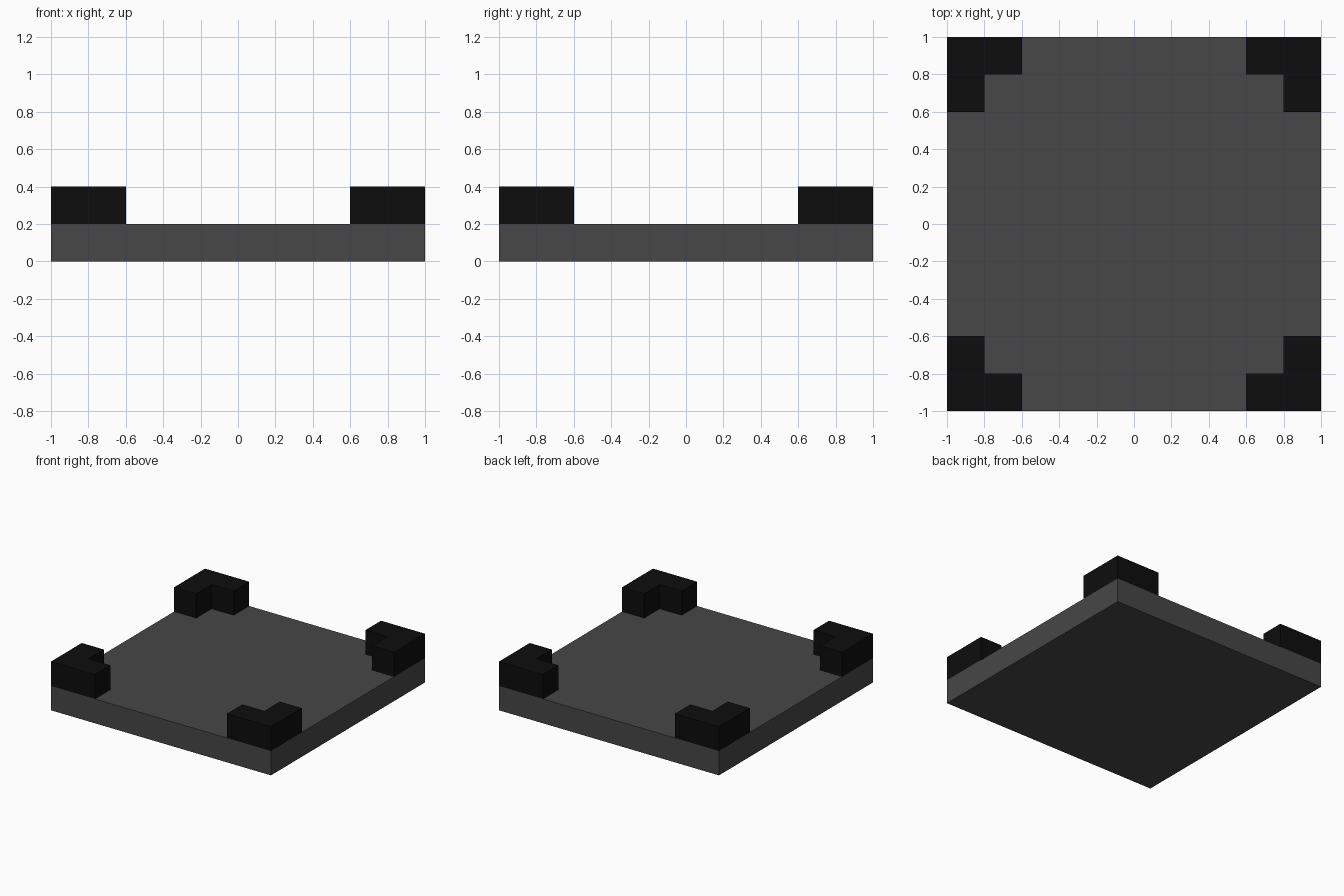
import bpy, bmesh

if "Cube" in bpy.data.objects:
    bpy.data.objects.remove(bpy.data.objects["Cube"])


def material(name, value):
    m = bpy.data.materials.new(name)
    m.diffuse_color = (value, value, value, 1)
    m.use_nodes = True
    m.node_tree.nodes["Principled BSDF"].inputs["Base Color"].default_value = m.diffuse_color
    return m


def extruded(name, outline, z0, z1, mat):
    """Extrude a counter-clockwise XY outline from z0 to z1."""
    bm = bmesh.new()
    base = bm.faces.new([bm.verts.new((x, y, z0)) for x, y in outline])
    top = bmesh.ops.extrude_face_region(bm, geom=[base], use_keep_orig=True)
    verts = [v for v in top["geom"] if isinstance(v, bmesh.types.BMVert)]
    bmesh.ops.translate(bm, verts=verts, vec=(0, 0, z1 - z0))
    bmesh.ops.recalc_face_normals(bm, faces=bm.faces)
    mesh = bpy.data.meshes.new(name)
    bm.to_mesh(mesh)
    bm.free()
    mesh.materials.append(mat)
    ob = bpy.data.objects.new(name, mesh)
    bpy.context.collection.objects.link(ob)
    return ob


grey = material("dark grey", 0.063)
black = material("black", 0.004)

# Square base slab
extruded("base_slab", [(-1, -1), (1, -1), (1, 1), (-1, 1)], 0, 0.2, grey)

# L-shaped corner blocks, mirrored to all four corners
corner = extruded("corner_brackets",
                  [(1, 1), (0.6, 1), (0.6, 0.8), (0.8, 0.8), (0.8, 0.6), (1, 0.6)],
                  0.2, 0.4, black)
mirror = corner.modifiers.new("four_corners", 'MIRROR')
mirror.use_axis = (True, True, False)
mirror.use_mirror_merge = False
